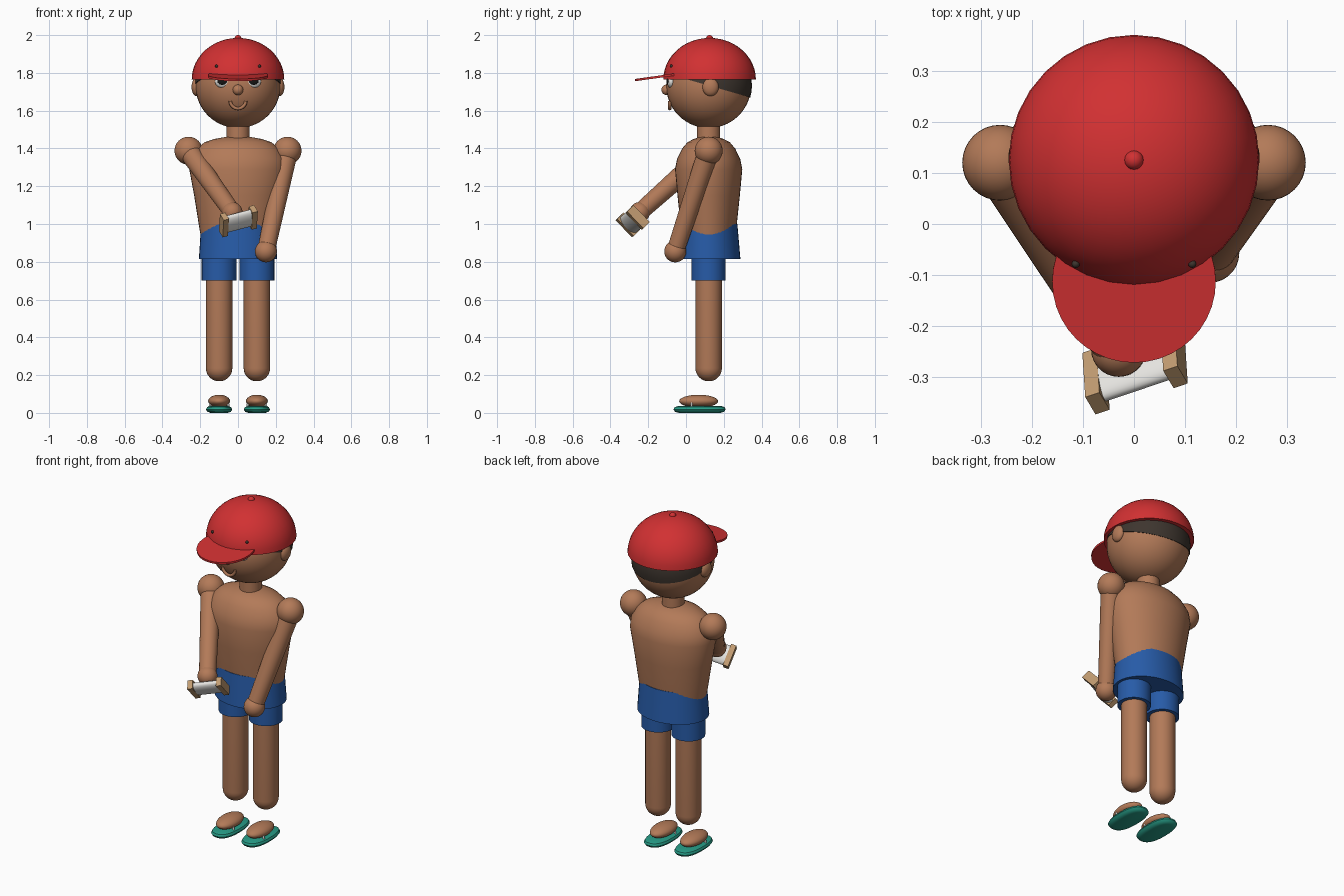
import bpy, bmesh, math
from mathutils import Vector, Matrix

if "Cube" in bpy.data.objects:
    bpy.data.objects.remove(bpy.data.objects["Cube"])

Y = 0.12  # depth of the body axis


def material(name, rgb):
    m = bpy.data.materials.new(name)
    m.diffuse_color = (*rgb, 1)
    m.use_nodes = True
    m.node_tree.nodes["Principled BSDF"].inputs["Base Color"].default_value = m.diffuse_color
    return m


SKIN = material("brown_skin", (0.45, 0.195, 0.098))
RED = material("red_cloth", (0.64, 0.030, 0.032))
BLUE = material("blue_cloth", (0.020, 0.105, 0.39))
HAIR = material("dark_hair", (0.048, 0.036, 0.028))
BLACK = material("black", (0.008, 0.008, 0.008))
WHITE = material("white", (0.80, 0.79, 0.76))
TEAL = material("teal_rubber", (0.02, 0.33, 0.24))
WOOD = material("tan_wood", (0.55, 0.34, 0.17))


def finish(name, bm, mat, angle=40):
    bmesh.ops.recalc_face_normals(bm, faces=bm.faces)
    me = bpy.data.meshes.new(name)
    bm.to_mesh(me)
    bm.free()
    me.materials.append(mat)
    ob = bpy.data.objects.new(name, me)
    bpy.context.collection.objects.link(ob)
    bpy.ops.object.select_all(action='DESELECT')
    ob.select_set(True)
    bpy.context.view_layer.objects.active = ob
    bpy.ops.object.shade_smooth_by_angle(angle=math.radians(angle))
    return ob


def ball(name, loc, size, mat, seg=32, rings=20):
    size = (size,) * 3 if isinstance(size, float) else size
    bm = bmesh.new()
    bmesh.ops.create_uvsphere(bm, u_segments=seg, v_segments=rings, radius=1)
    bmesh.ops.transform(bm, verts=bm.verts,
                        matrix=Matrix.Translation(loc) @ Matrix.Diagonal((*size, 1)))
    return finish(name, bm, mat)


def half_ball(name, loc, size, mat, tilt=0):
    bm = bmesh.new()
    bmesh.ops.create_uvsphere(bm, u_segments=32, v_segments=24, radius=1)
    cut = bmesh.ops.bisect_plane(bm, geom=bm.verts[:] + bm.edges[:] + bm.faces[:], dist=1e-4,
                                 plane_co=(0, 0, 0), plane_no=(0, 0, 1), clear_inner=True)
    edges = [e for e in cut['geom_cut'] if isinstance(e, bmesh.types.BMEdge)]
    bmesh.ops.contextual_create(bm, geom=edges)
    bmesh.ops.transform(bm, verts=bm.verts, matrix=Matrix.Translation(loc)
                        @ Matrix.Rotation(tilt, 4, 'X') @ Matrix.Diagonal((*size, 1)))
    return finish(name, bm, mat)


def tube(name, a, b, r1, r2, mat, seg=32):
    a, b = Vector(a), Vector(b)
    bm = bmesh.new()
    bmesh.ops.create_cone(bm, cap_ends=True, segments=seg, radius1=r1, radius2=r2,
                          depth=(b - a).length)
    rot = (b - a).to_track_quat('Z', 'Y').to_matrix().to_4x4()
    bmesh.ops.transform(bm, verts=bm.verts, matrix=Matrix.Translation((a + b) / 2) @ rot)
    return finish(name, bm, mat)


def loft(name, rings, mat, cx=0, cy=Y, seg=40, power=1.0):
    """Stack of ellipse rings (z, half width, half depth) with closed ends."""
    bm = bmesh.new()
    rows = []
    for z, rx, ry in rings:
        row = []
        for i in range(seg):
            t = 2 * math.pi * i / seg
            c, s = math.cos(t), math.sin(t)
            row.append(bm.verts.new((cx + rx * math.copysign(abs(c) ** power, c),
                                     cy + ry * math.copysign(abs(s) ** power, s), z)))
        rows.append(row)
    for lo, hi in zip(rows, rows[1:]):
        for i in range(seg):
            j = (i + 1) % seg
            bm.faces.new((lo[i], lo[j], hi[j], hi[i]))
    bm.faces.new(rows[0])
    bm.faces.new(rows[-1])
    return finish(name, bm, mat)


# Torso, neck and shorts
loft("torso", [(0.90, 0.190, 0.135), (0.97, 0.2035, 0.146), (1.15, 0.232, 0.165),
               (1.29, 0.258, 0.178), (1.345, 0.252, 0.167), (1.40, 0.218, 0.14),
               (1.433, 0.177, 0.112), (1.45, 0.125, 0.08), (1.462, 0.06, 0.04)], SKIN)
tube("neck", (0, Y, 1.44), (0, Y, 1.56), 0.061, 0.061, SKIN)
loft("shorts", [(0.815, 0.207, 0.168), (1.0, 0.195, 0.152)], BLUE)

# Head, hair and ears
HEAD = (0, Y, 1.733)
ball("head", HEAD, 0.225, SKIN, 40, 28)
half_ball("hair", HEAD, (0.229, 0.229, 0.229), HAIR, math.radians(-16))

# Cap with button and brim
half_ball("cap", (0, 0.125, 1.765), (0.245, 0.245, 0.22), RED)
ball("cap_button", (0, 0.125, 1.981), 0.019, RED, 16, 10)
bm = bmesh.new()
bmesh.ops.create_cone(bm, cap_ends=True, segments=40, radius1=0.16, radius2=0.16, depth=0.012)
bmesh.ops.transform(bm, verts=bm.verts, matrix=Matrix.Translation((0, -0.112, 1.784))
                    @ Matrix.Rotation(math.radians(8), 4, 'X'))
finish("cap_brim", bm, RED)

# Face centre
ball("nose", (0, -0.102, 1.71), 0.028, SKIN, 20, 12)
bm = bmesh.new()
N, M = 16, 10
rows = []
for i in range(N + 1):
    t = math.pi + math.pi * i / N
    rows.append([bm.verts.new(((0.041 + 0.009 * math.cos(p)) * math.cos(t),
                               -0.086 + 0.009 * math.sin(p),
                               1.652 + (0.041 + 0.009 * math.cos(p)) * math.sin(t)))
                 for p in (2 * math.pi * k / M for k in range(M))])
for a, b in zip(rows, rows[1:]):
    for k in range(M):
        bm.faces.new((a[k], a[(k + 1) % M], b[(k + 1) % M], b[k]))
bm.faces.new(rows[0])
bm.faces.new(rows[-1])
finish("smile", bm, SKIN)

# Mirrored parts
for side, s in (("left", 1), ("right", -1)):
    ball(f"{side}_ear", (s * 0.22, 0.13, 1.725), (0.026, 0.043, 0.048), SKIN, 20, 14)
    ball(f"{side}_eye", (s * 0.078, -0.078, 1.755), (0.044, 0.022, 0.036), WHITE, 24, 14)
    ball(f"{side}_pupil", (s * 0.082, -0.093, 1.757), (0.027, 0.011, 0.022), BLACK, 20, 12)
    ball(f"{side}_cap_eyelet", (s * 0.114, -0.078, 1.836), 0.008, HAIR, 12, 8)
    ball(f"{side}_shoulder", (s * 0.262, Y, 1.388), 0.074, SKIN)
    # Leg with rounded lower end
    x = s * 0.1
    loft(f"{side}_shorts_leg", [(0.70, 0.092, 0.09), (0.86, 0.092, 0.09)], BLUE, x)
    r = 0.07
    ends = [(0.237 - r * math.cos(a), r * math.sin(a), r * math.sin(a))
            for a in (math.pi / 2 * k / 8 for k in range(1, 9))]
    loft(f"{side}_leg", ends + [(0.85, r, r)], SKIN, x, seg=32)
    # Foot, sandal sole and strap posts
    ball(f"{side}_foot", (x, 0.067, 0.062), (0.058, 0.103, 0.034), SKIN, 28, 16)
    loft(f"{side}_sandal", [(0.0, 0.045, 0.11), (0.006, 0.062, 0.13), (0.018, 0.07, 0.138),
                            (0.03, 0.064, 0.132), (0.036, 0.05, 0.116)],
         TEAL, x, 0.072, power=0.8)
    for e in (-1, 1):
        tube(f"{side}_sandal_post", (x + e * 0.05, 0.03, 0.025), (x + e * 0.046, 0.03, 0.062),
             0.006, 0.006, WHITE, 10)

# Arms: one raised to hold the reel, one hanging
for name, s, hand, r in (("raised", -1, (-0.03, -0.245, 1.062), 0.054),
                         ("hanging", 1, (0.148, -0.057, 0.855), 0.058)):
    tube(f"{name}_arm", (s * 0.262, Y, 1.388), hand, 0.056, 0.046, SKIN)
    ball(f"{name}_hand", hand, r, SKIN, 28, 18)

# Reel: wound white core between two wooden plates
u = Vector((0.92, 0.31, 0.24)).normalized()
n = u.cross(Vector((0, -0.7, 0.7))).normalized()
d = n.cross(u)
frame = Matrix((u, d, n)).transposed().to_4x4()
frame.translation = (0.002, -0.282, 1.015)
for name, e in (("reel_plate_a", -1), ("reel_plate_b", 1)):
    bm = bmesh.new()
    bmesh.ops.create_cube(bm, size=1)
    bmesh.ops.transform(bm, verts=bm.verts, matrix=frame @ Matrix.Translation((e * 0.083, 0, 0))
                        @ Matrix.Diagonal((0.03, 0.125, 0.052, 1)))
    finish(name, bm, WOOD)
bm = bmesh.new()
bmesh.ops.create_cone(bm, cap_ends=True, segments=32, radius1=1, radius2=1, depth=1)
bmesh.ops.transform(bm, verts=bm.verts, matrix=frame @ Matrix.Diagonal((0.15, 0.058, 0.026, 1))
                    @ Matrix.Rotation(math.pi / 2, 4, 'Y'))
# The core's ellipse axes follow the plates
finish("reel_core", bm, WHITE)
